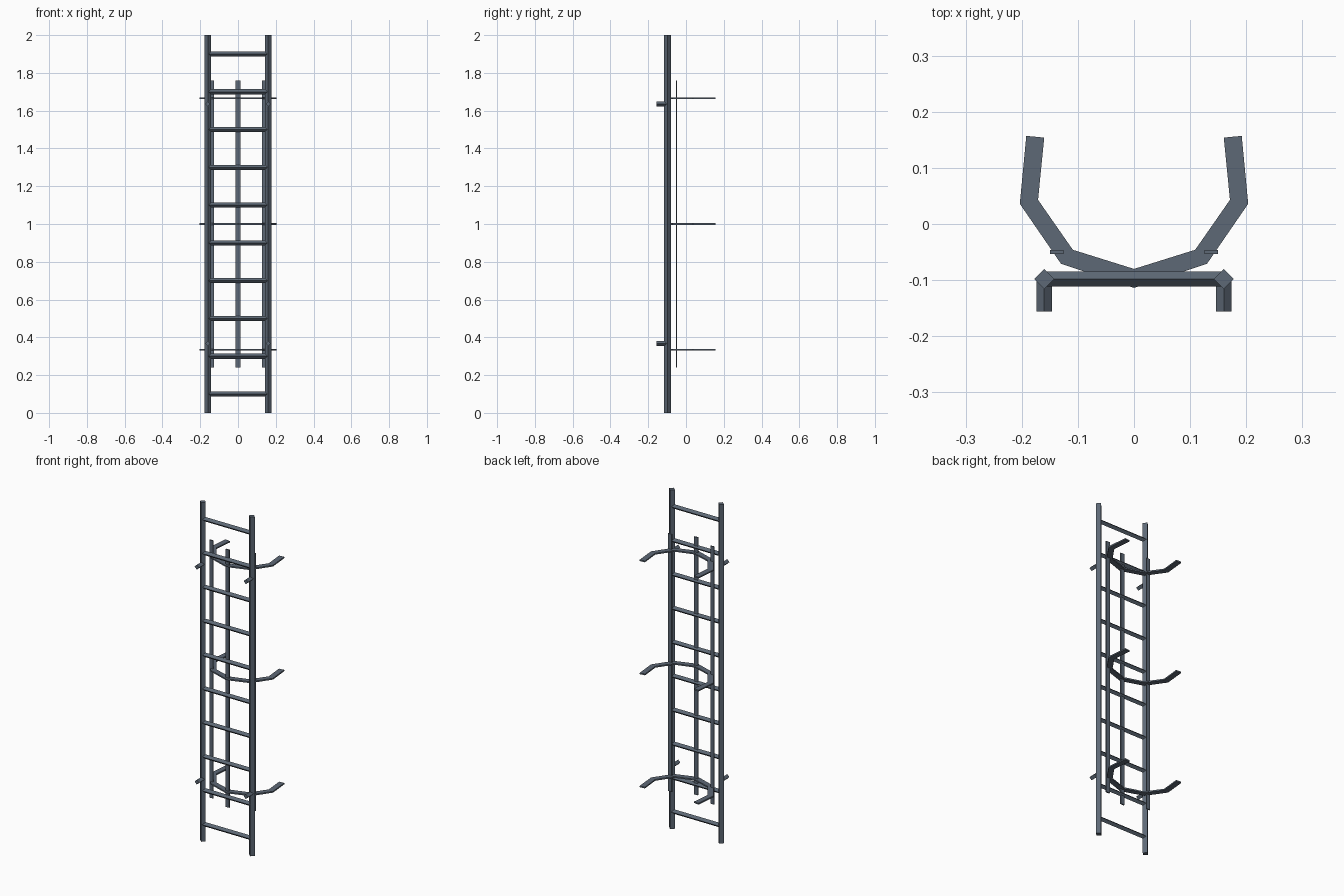
import bpy, bmesh, math
from mathutils import Vector

if "Cube" in bpy.data.objects:
    bpy.data.objects.remove(bpy.data.objects["Cube"])

steel = bpy.data.materials.new("slate_steel")
steel.diffuse_color = (0.11, 0.14, 0.18, 1)
steel.use_nodes = True
steel.node_tree.nodes["Principled BSDF"].inputs["Base Color"].default_value = steel.diffuse_color


def finish(name, bm):
    bmesh.ops.recalc_face_normals(bm, faces=bm.faces[:])
    me = bpy.data.meshes.new(name)
    bm.to_mesh(me)
    bm.free()
    me.materials.append(steel)
    ob = bpy.data.objects.new(name, me)
    bpy.context.collection.objects.link(ob)
    return ob


def rod(name, a, b, r):
    """Four-sided bar from a to b with its corners along the main axes."""
    a, b = Vector(a), Vector(b)
    d = (b - a).normalized()
    u = Vector((0, 0, 1)) if abs(d.z) < 0.5 else Vector((1, 0, 0))
    v = d.cross(u)
    bm = bmesh.new()
    rings = []
    for p in (a, b):
        rings.append([bm.verts.new(p + r * (u * math.cos(i * math.pi / 2) + v * math.sin(i * math.pi / 2)))
                      for i in range(4)])
    for i in range(4):
        j = (i + 1) % 4
        bm.faces.new((rings[0][i], rings[0][j], rings[1][j], rings[1][i]))
    bm.faces.new(rings[0])
    bm.faces.new(rings[1])
    return finish(name, bm)


def box(name, center, size):
    bm = bmesh.new()
    bmesh.ops.create_cube(bm, size=1)
    for v in bm.verts:
        v.co = Vector(center) + Vector(v.co[k] * size[k] for k in range(3))
    return finish(name, bm)


def hoop(name, z, t):
    """Flat open band, drawn as half an outline and mirrored."""
    outer = [(0, -0.114), (0.130, -0.071), (0.2035, 0.036), (0.192, 0.157)]
    inner = [(0, -0.080), (0.109, -0.046), (0.171, 0.043), (0.160, 0.154)]

    def full(pts):
        return [(-x, y) for x, y in reversed(pts[1:])] + pts
    bm = bmesh.new()
    o = [bm.verts.new((x, y, z - t / 2)) for x, y in full(outer)]
    n = [bm.verts.new((x, y, z - t / 2)) for x, y in full(inner)]
    faces = [bm.faces.new((o[i], o[i + 1], n[i + 1], n[i])) for i in range(len(o) - 1)]
    ext = bmesh.ops.extrude_face_region(bm, geom=faces)
    for g in ext["geom"]:
        if isinstance(g, bmesh.types.BMVert):
            g.co.z += t
    return finish(name, bm)


RX, RY = 0.16, -0.098

# Side rails, wall standoffs and outer cage straps
for s, side in ((-1, "left"), (1, "right")):
    rod(f"{side}_rail", (s * RX, RY, 0), (s * RX, RY, 2), 0.018)
    for z, level in ((0.367, "lower"), (1.635, "upper")):
        rod(f"{side}_{level}_standoff", (s * RX, RY, z), (s * RX, -0.156, z), 0.014)
    box(f"{side}_cage_strap", (s * 0.138, -0.05, 1), (0.024, 0.007, 1.52))

# Centre cage strap
box("center_cage_strap", (0, -0.096, 1), (0.024, 0.007, 1.52))

# Rungs
for i in range(10):
    z = 0.1 + 0.2 * i
    rod(f"rung_{i + 1}", (-RX, RY, z), (RX, RY, z), 0.0135)

# Cage hoops
for i, z in enumerate((0.333, 1.0, 1.667)):
    hoop(f"cage_hoop_{i + 1}", z, 0.008)
